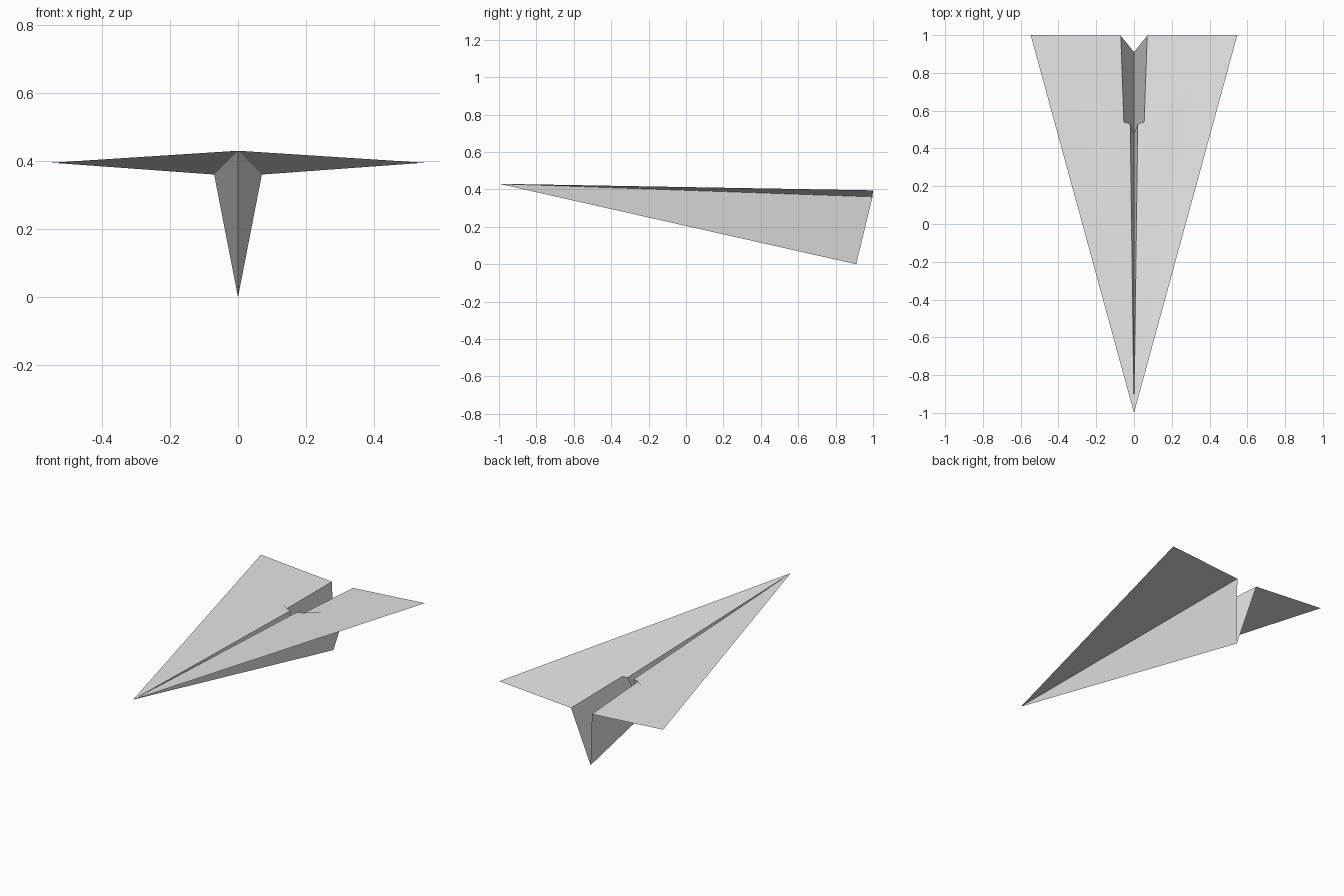
import bpy

cube = bpy.data.objects.get("Cube")
if cube:
    bpy.data.objects.remove(cube, do_unlink=True)

# One plain paper colour
paper = bpy.data.materials.new("white paper")
paper.use_nodes = True
colour = (0.8, 0.8, 0.8, 1.0)
paper.diffuse_color = colour
paper.node_tree.nodes["Principled BSDF"].inputs["Base Color"].default_value = colour


def folded_panel(name, points, faces):
    """Left half of a folded sheet, mirrored across the centre crease."""
    mesh = bpy.data.meshes.new(name)
    mesh.from_pydata(points, [], faces)
    mesh.materials.append(paper)
    obj = bpy.data.objects.new(name, mesh)
    bpy.context.collection.objects.link(obj)
    mirror = obj.modifiers.new("Mirror", 'MIRROR')
    mirror.use_axis[0] = True
    mirror.merge_threshold = 0.0005
    return obj


def on_wing(x, y, lift=0.0):
    """Point on the wing plane, raised by lift."""
    return (x, y, 0.43 + 0.0729 * x - 0.0375 * (y + 1) + lift)


nose = (0, -1, 0.43)
wing_root = on_wing(0.07, 0.997)
wing_tip = on_wing(0.547, 1.0)
keel_heel = (0, 0.91, 0)

# Wings and the V-shaped keel are one folded sheet
folded_panel("wings_and_keel",
             [nose, wing_root, wing_tip, keel_heel],
             [(0, 2, 1), (0, 3, 1)])

# Inner paper layer lying on the wings and closing the front of the slot
flap_root = on_wing(0.02, 0.53, 0.004)
flap_crease = on_wing(0.054, 0.54, 0.004)
flap_end = on_wing(0.30, 0.73, 0.0004)
flap_meet = (0, 0.48, 0.27)
folded_panel("inner_fold",
             [nose, flap_root, flap_crease, flap_end, flap_meet],
             [(0, 3, 2), (0, 2, 1), (0, 1, 4)])
